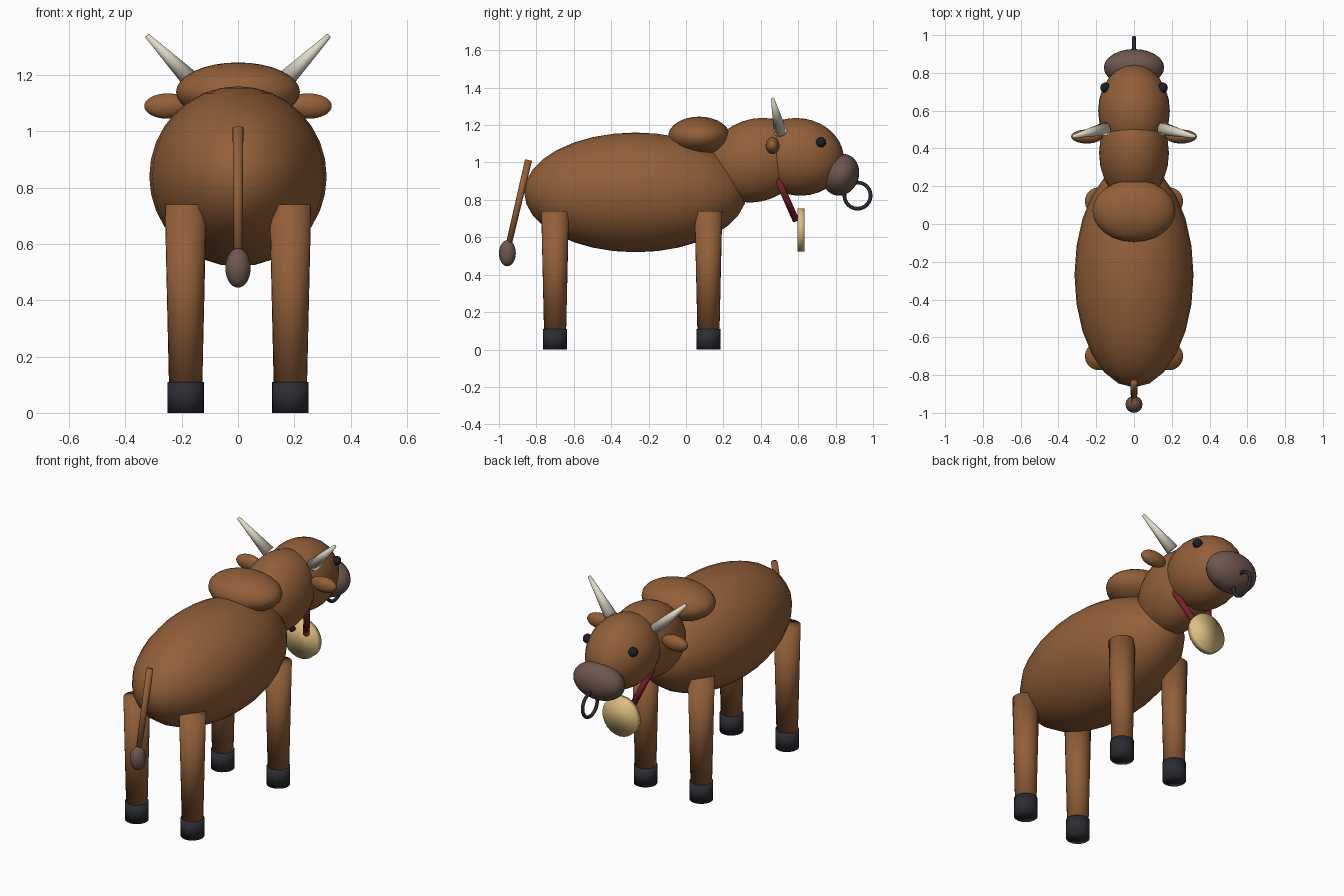
import bpy
from math import radians, pi
from mathutils import Vector

if "Cube" in bpy.data.objects:
    bpy.data.objects.remove(bpy.data.objects["Cube"])


def material(name, rgb):
    m = bpy.data.materials.new(name)
    m.use_nodes = True
    m.diffuse_color = (*rgb, 1)
    bsdf = next(n for n in m.node_tree.nodes if n.type == 'BSDF_PRINCIPLED')
    bsdf.inputs["Base Color"].default_value = (*rgb, 1)
    return m


HIDE = material("brown hide", (0.29, 0.115, 0.04))
SKIN = material("dusky skin", (0.16, 0.095, 0.078))
HOOF = material("dark hoof", (0.025, 0.025, 0.033))
EYE = material("black eye", (0.012, 0.014, 0.022))
IVORY = material("ivory horn", (0.75, 0.70, 0.58))
GOLD = material("pale gold", (0.73, 0.53, 0.22))
STRAP = material("red strap", (0.19, 0.015, 0.025))


def finish(name, mat):
    ob = bpy.context.object
    ob.name = ob.data.name = name
    ob.data.materials.append(mat)
    bpy.ops.object.shade_smooth()
    return ob


def ellipsoid(name, mat, centre, radii, tilt=0, segments=24):
    bpy.ops.mesh.primitive_uv_sphere_add(segments=segments, ring_count=16, radius=1,
                                         location=centre, rotation=(radians(tilt), 0, 0))
    bpy.context.object.scale = radii
    return finish(name, mat)


def rod(name, mat, start, end, r1, r2):
    """Tapered round bar between two points."""
    a, b = Vector(start), Vector(end)
    bpy.ops.mesh.primitive_cone_add(vertices=24, radius1=r1, radius2=r2, depth=(b - a).length,
                                    location=(a + b) / 2,
                                    rotation=(b - a).to_track_quat('Z', 'Y').to_euler())
    return finish(name, mat)


# Torso, neck and head
ellipsoid("body", HIDE, (0, -0.27, 0.84), (0.315, 0.595, 0.32))
ellipsoid("shoulder_hump", HIDE, (0, 0.07, 1.14), (0.22, 0.165, 0.105))
ellipsoid("neck", HIDE, (0, 0.375, 1.012), (0.185, 0.27, 0.22), 20)
ellipsoid("head", HIDE, (0, 0.6, 1.03), (0.19, 0.245, 0.207), -8)
ellipsoid("muzzle", SKIN, (0, 0.828, 0.934), (0.16, 0.096, 0.114), -20)

# Nose ring
bpy.ops.mesh.primitive_torus_add(major_radius=0.07, minor_radius=0.01, major_segments=32,
                                 minor_segments=10, location=(0, 0.917, 0.823),
                                 rotation=(0, pi / 2, 0))
finish("nose_ring", HOOF)

# Paired parts
for side, s in (("left", 1), ("right", -1)):
    ellipsoid(side + "_eye", EYE, (s * 0.152, 0.722, 1.108), (0.027,) * 3, segments=16)
    ellipsoid(side + "_ear", HIDE, (s * 0.25, 0.463, 1.09), (0.083, 0.037, 0.045))
    rod(side + "_horn", IVORY, (s * 0.15, 0.505, 1.165), (s * 0.323, 0.463, 1.34), 0.036, 0.009)
    rod(side + "_strap", STRAP, (s * 0.13, 0.473, 0.95), (s * 0.045, 0.588, 0.69), 0.018, 0.018)
    for end, y in (("front", 0.12), ("back", -0.70)):
        rod(f"{end}_{side}_leg", HIDE, (s * 0.186, y, 0.09), (s * 0.186, y, 0.74), 0.059, 0.074)
        rod(f"{end}_{side}_hoof", HOOF, (s * 0.186, y, 0), (s * 0.186, y, 0.11), 0.065, 0.065)

# Bell disc hanging from the straps
rod("bell", GOLD, (0, 0.596, 0.64), (0, 0.634, 0.64), 0.115, 0.115)

# Tail
rod("tail", HIDE, (0, -0.842, 1.013), (0, -0.948, 0.56), 0.019, 0.016)
ellipsoid("tail_tuft", SKIN, (0, -0.955, 0.515), (0.045, 0.045, 0.07), segments=16)
